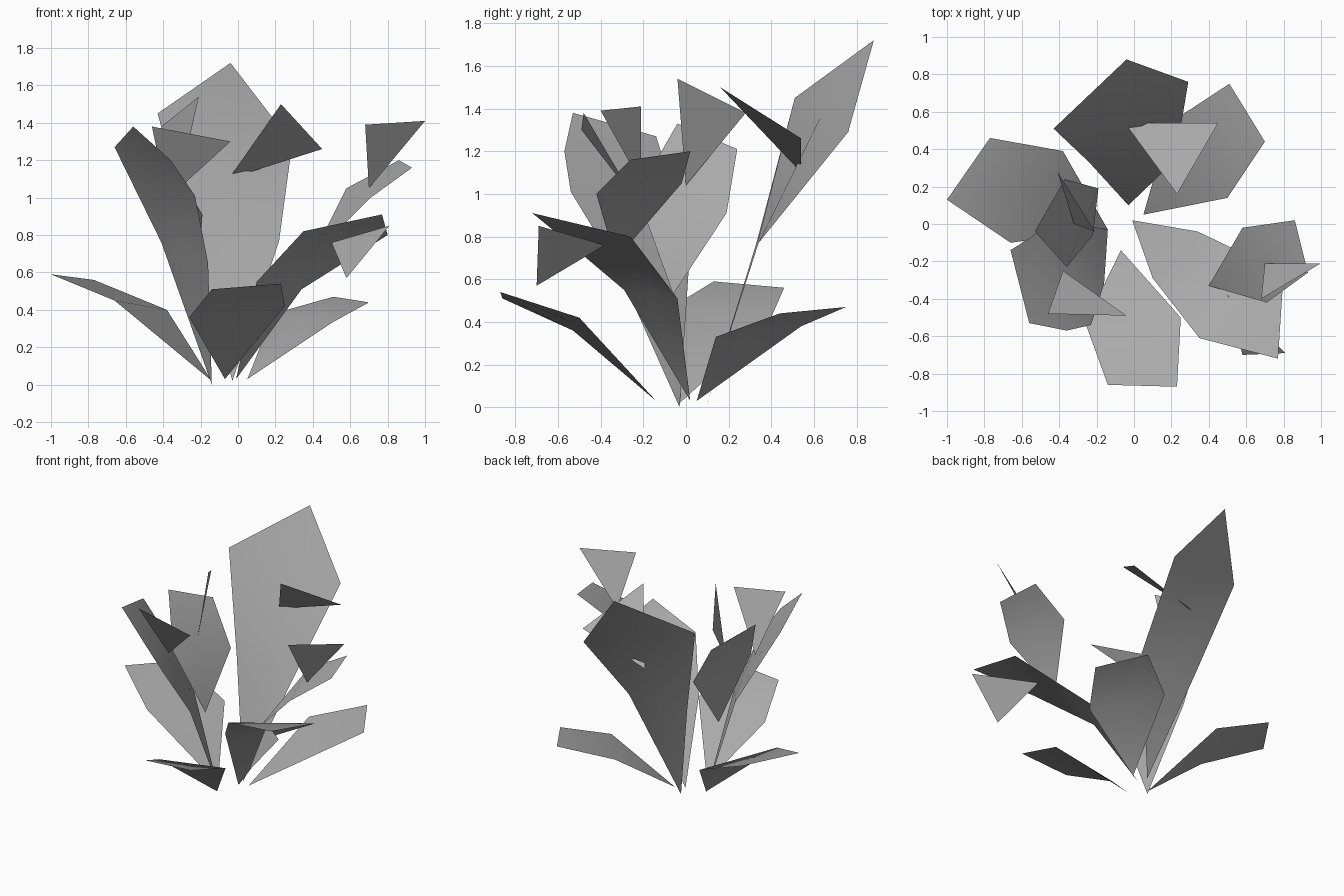
import bpy
import bmesh
from mathutils import Vector

# Remove the default object
default = bpy.data.objects.get("Cube")
if default:
    bpy.data.objects.remove(default, do_unlink=True)

# One plain grey for the whole plant
grey = bpy.data.materials.new("leaf_grey")
grey.use_nodes = True
colour = (.4, .4, .4, 1)
grey.diffuse_color = colour
grey.node_tree.nodes["Principled BSDF"].inputs["Base Color"].default_value = colour


def make_object(name, bm, smooth):
    """Turn the faces upward and store them as a named part."""
    for face in bm.faces:
        face.smooth = smooth
        face.normal_update()
    if sum(face.normal.z for face in bm.faces) < 0:
        bmesh.ops.reverse_faces(bm, faces=bm.faces[:])
    mesh = bpy.data.meshes.new(name)
    bm.to_mesh(mesh)
    bm.free()
    mesh.materials.append(grey)
    bpy.context.collection.objects.link(bpy.data.objects.new(name, mesh))


def leaf(name, base, *rim):
    """Curved leaf: opposite rim points make rows that meet on a midrib."""
    bm = bmesh.new()
    verts = [bm.verts.new(Vector(point)) for point in rim]
    root = bm.verts.new(Vector(base))
    row = (root, root, root)
    half, has_tip = divmod(len(verts), 2)
    rows = []
    for a, b in zip(verts[:half], reversed(verts)):
        rows.append((a, bm.verts.new((a.co + b.co) / 2), b))
    if has_tip:
        rows.append((verts[half],) * 3)
    for following in rows:
        for side in (0, 1):
            corners = (row[side], row[side + 1], following[side + 1], following[side])
            bm.faces.new(list(dict.fromkeys(corners)))
        row = following
    make_object(name, bm, True)


def tip(name, *corners):
    """Flat triangular leaf tip."""
    bm = bmesh.new()
    bm.faces.new([bm.verts.new(Vector(corner)) for corner in corners])
    make_object(name, bm, False)


# Tall leaves that rise from the root, each listed from its base around the rim
leaf("tall_back_leaf",
     (-.03, .1, .02), (.22, .34, .77), (.29, .76, 1.29),
     (-.04, .88, 1.72), (-.43, .51, 1.45), (-.24, .33, .77))
leaf("tall_right_leaf",
     (-.14, -.03, 0), (-.41, .02, .76), (-.66, -.14, 1.27), (-.56, -.53, 1.38),
     (-.36, -.57, 1.2), (-.23, -.54, 1.01), (-.16, -.32, .65))
leaf("arching_left_leaf",
     (-.01, .02, .03), (.1, -.29, .55), (.35, -.61, .82),
     (.77, -.72, .91), (.8, -.26, .8), (.34, -.04, .51))

# Low leaves that spread outward from the root
leaf("low_back_left_leaf",
     (.05, .05, .03), (.5, .14, .33), (.7, .44, .44),
     (.51, .75, .47), (.19, .54, .38))
leaf("low_right_leaf",
     (-.14, -.03, .02), (-.38, .39, .4), (-.77, .46, .56),
     (-1, .13, .59), (-.66, -.1, .45))
leaf("low_front_leaf",
     (-.07, -.14, .03), (-.26, -.53, .36), (-.14, -.86, .51),
     (.23, -.87, .54), (.25, -.5, .42))

# Small leaves that sit on the tall ones
leaf("small_upright_leaf",
     (-.22, -.06, .53), (-.19, .19, .91), (-.37, .24, 1.21),
     (-.53, -.04, 1.33), (-.36, -.23, 1))
leaf("small_left_leaf",
     (.4, -.33, .69), (.58, -.02, 1.05), (.86, .02, 1.2),
     (.93, -.26, 1.16), (.71, -.42, 1))

# Triangular leaf tips
tip("front_right_tip", (-.46, -.48, 1.38), (-.04, -.49, 1.3), (-.38, -.25, .99))
tip("upper_left_tip", (.68, -.4, 1.39), (1, -.21, 1.41), (.7, -.21, 1.05))
tip("back_tip", (.23, .16, 1.5), (.45, .54, 1.26), (-.05, .54, 1.1))
tip("lower_left_tip", (.81, -.69, .85), (.5, -.38, .76), (.58, -.7, .57))
tip("upper_right_tip", (-.21, -.04, 1.54), (-.41, .28, 1.38), (-.32, 0, 1.04))
